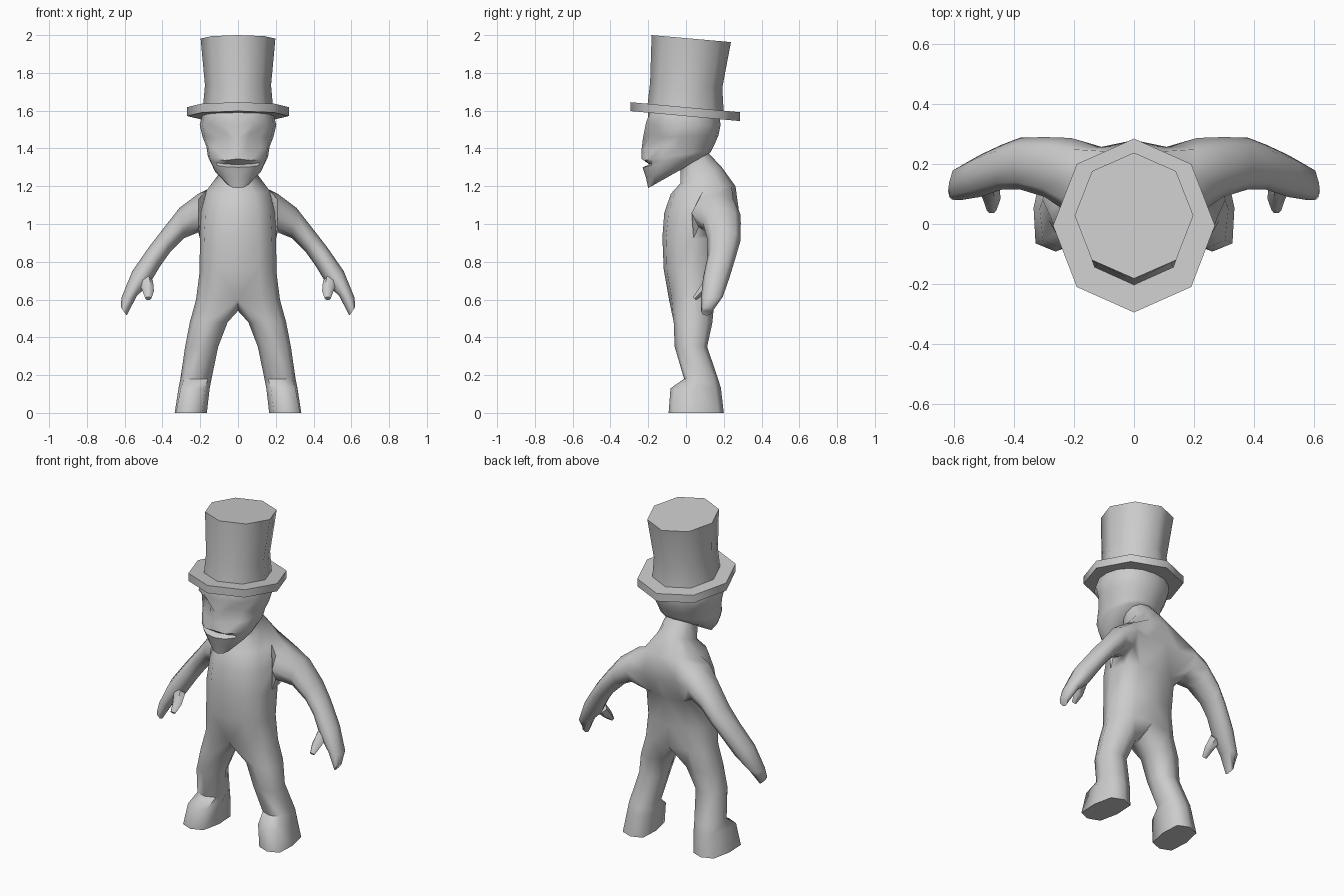
import bpy, bmesh, math
from mathutils import Matrix, Vector

if "Cube" in bpy.data.objects:
    bpy.data.objects.remove(bpy.data.objects["Cube"])

grey = bpy.data.materials.new("plain grey")
grey.diffuse_color = (0.6, 0.6, 0.6, 1)
grey.use_nodes = True
grey.node_tree.nodes["Principled BSDF"].inputs["Base Color"].default_value = grey.diffuse_color


def power(v, p):
    return math.copysign(abs(v) ** p, v)


def finish(bm, name, mirrored=True, angle=55):
    if mirrored:
        bmesh.ops.mirror(bm, geom=bm.verts[:] + bm.edges[:] + bm.faces[:],
                         matrix=Matrix.Identity(4), axis='X', merge_dist=0.0005)
    bmesh.ops.recalc_face_normals(bm, faces=bm.faces)
    me = bpy.data.meshes.new(name)
    bm.to_mesh(me)
    bm.free()
    me.materials.append(grey)
    ob = bpy.data.objects.new(name, me)
    bpy.context.collection.objects.link(ob)
    me.shade_smooth()
    me.set_sharp_from_angle(angle=math.radians(angle))
    return ob


def half_ring(zf, zb, w, yf, yb, steps, p=0.85):
    """Right half of a tilted oval, from the front centre round to the back centre."""
    pts = []
    for j in range(steps + 1):
        t = math.pi * j / steps
        s = 0 if j in (0, steps) else math.sin(t)
        c = math.cos(t)
        y = (yf + yb) / 2 - (yb - yf) / 2 * power(c, p)
        pts.append(Vector((w * power(s, p), y, zf + (zb - zf) * (y - yf) / (yb - yf))))
    return pts


def add(bm, pts):
    return [bm.verts.new(p) for p in pts]


def bridge(bm, a, b, closed=True, skip=()):
    n = len(a)
    for i in range(n if closed else n - 1):
        if i not in skip:
            k = (i + 1) % n
            bm.faces.new((a[i], a[k], b[k], b[i]))


def extend(bm, loop, rings):
    """Carry a loop through a series of rings and cap the end."""
    for pts in rings:
        nxt = add(bm, pts)
        bridge(bm, loop, nxt)
        loop = nxt
    bm.faces.new(loop)


# Body: torso and neck rings (front z, back z, half width, front y, back y)
bm = bmesh.new()
torso = [add(bm, half_ring(*r, 6)) for r in (
    (0.60, 0.60, 0.222, -0.09, 0.165),
    (0.76, 0.74, 0.203, -0.118, 0.175),
    (0.93, 0.92, 0.202, -0.125, 0.205),
    (1.06, 1.07, 0.195, -0.115, 0.28),
    (1.16, 1.20, 0.165, -0.08, 0.262),
    (1.215, 1.30, 0.10, -0.03, 0.19),
    (1.28, 1.38, 0.09, -0.03, 0.115),
    (1.36, 1.43, 0.085, -0.04, 0.08))]
for i in range(len(torso) - 1):
    bridge(bm, torso[i], torso[i + 1], False, (3, 4) if i in (2, 3) else ())
bm.faces.new(torso[-1])

# Arms grow out of the opening at the shoulder (top x z, bottom x z, front y, back y)
lo, mid, hi = torso[2:5]
hole = [lo[3], lo[4], lo[5], mid[5], hi[5], hi[4], hi[3], mid[3]]
arm = []
for tx, tz, bx, bz, yf, yb in (
        (0.21, 1.16, 0.21, 0.955, 0.03, 0.287),
        (0.31, 1.085, 0.285, 0.925, 0.09, 0.29),
        (0.40, 0.97, 0.36, 0.85, 0.115, 0.288),
        (0.47, 0.88, 0.41, 0.78, 0.115, 0.265),
        (0.56, 0.75, 0.47, 0.68, 0.09, 0.23),
        (0.617, 0.61, 0.535, 0.62, 0.08, 0.195),
        (0.62, 0.56, 0.59, 0.515, 0.08, 0.14)):
    top, bot = Vector((tx, 0, tz)), Vector((bx, 0, bz))
    ring = []
    for k in range(8):
        t = math.radians(45 * k - 45)
        p = (top + bot) / 2 - (top - bot) / 2 * math.cos(t)
        p.y = (yf + yb) / 2 + (yb - yf) / 2 * math.sin(t)
        ring.append(p)
    arm.append(ring)
extend(bm, hole, arm)

# Legs and feet (z, inner x, outer x, front y, back y, outward turn, squareness)
leg = []
for z, xi, xo, yf, yb, turn, p in (
        (0.48, 0.055, 0.255, -0.065, 0.14, 0, 0.9),
        (0.35, 0.105, 0.28, -0.06, 0.112, 0, 0.9),
        (0.18, 0.14, 0.305, -0.01, 0.17, 0, 0.8),
        (0.13, 0.15, 0.315, -0.082, 0.185, 0.06, 0.7),
        (0.0, 0.165, 0.335, -0.092, 0.20, 0.08, 0.6)):
    ring = []
    for k in range(8):
        t = math.radians(45 * k - 45)
        dy = -(yb - yf) / 2 * power(math.cos(t), p)
        ring.append(Vector(((xi + xo) / 2 + (xo - xi) / 2 * power(math.sin(t), p) - turn * dy,
                            (yf + yb) / 2 + dy, z)))
    leg.append(ring)
crotch = bm.verts.new((0, 0.04, 0.54))
extend(bm, torso[0] + [crotch], leg)
finish(bm, "body", angle=65)

# Thumbs
bm = bmesh.new()
rings = []
for x, y, z, r in ((0.49, 0.13, 0.70, 0.04), (0.475, 0.085, 0.645, 0.03), (0.475, 0.045, 0.605, 0.016)):
    rings.append([Vector((x + r * math.cos(a), y + 0.6 * r * math.sin(a), z + 0.6 * r * math.sin(a) * -1))
                  for a in (math.tau * k / 6 for k in range(6))])
base = add(bm, rings[0])
bm.faces.new(base)
extend(bm, base, rings[1:])
finish(bm, "thumbs")

# Head: chin to crown, with pushed-in eye sockets, cheeks and mouth
rings = [half_ring(*r, 8, 0.9) for r in (
    (1.19, 1.32, 0.075, -0.20, 0.03),
    (1.245, 1.355, 0.13, -0.212, 0.10),
    (1.30, 1.375, 0.15, -0.23, 0.125),
    (1.315, 1.38, 0.155, -0.228, 0.13),
    (1.335, 1.39, 0.16, -0.235, 0.135),
    (1.395, 1.43, 0.168, -0.235, 0.155),
    (1.455, 1.47, 0.188, -0.238, 0.172),
    (1.53, 1.52, 0.203, -0.225, 0.182),
    (1.60, 1.575, 0.185, -0.20, 0.18))]
for ring, j, dx, dy, dz in (
        (3, 0, 0, 0.035, 0), (3, 1, 0, 0.03, 0), (4, 0, 0, 0, 0.01),
        (5, 1, -0.03, 0.005, 0), (5, 2, 0, 0.025, 0), (6, 1, -0.02, 0.04, 0.02),
        (6, 2, -0.02, 0.06, 0), (6, 3, 0, 0.02, 0), (7, 0, 0, 0.02, -0.01),
        (7, 1, 0, 0.0, 0.01), (6, 0, 0, 0.01, 0)):
    rings[ring][j] += Vector((dx, dy, dz))
bm = bmesh.new()
verts = [add(bm, r) for r in rings]
for a, b in zip(verts, verts[1:]):
    bridge(bm, a, b, False)
bm.faces.new(verts[0])
bm.faces.new(verts[-1])
finish(bm, "head", angle=60)


# Top hat: eight-sided brim and flared crown, both tipped backwards
def hat_part(name, rows):
    bm = bmesh.new()
    rings = [half_ring(*r, 4, 1) for r in rows]
    verts = [add(bm, r) for r in rings]
    for a, b in zip(verts, verts[1:]):
        bridge(bm, a, b, False)
    bm.faces.new(verts[0])
    bm.faces.new(verts[-1])
    finish(bm, name, angle=50)


hat_part("hat_brim", ((1.598, 1.545, 0.27, -0.295, 0.285), (1.645, 1.592, 0.27, -0.295, 0.285)))
hat_part("hat_crown", ((1.62, 1.585, 0.187, -0.205, 0.20), (1.75, 1.72, 0.175, -0.19, 0.192),
                       (2.0, 1.963, 0.198, -0.182, 0.238)))
